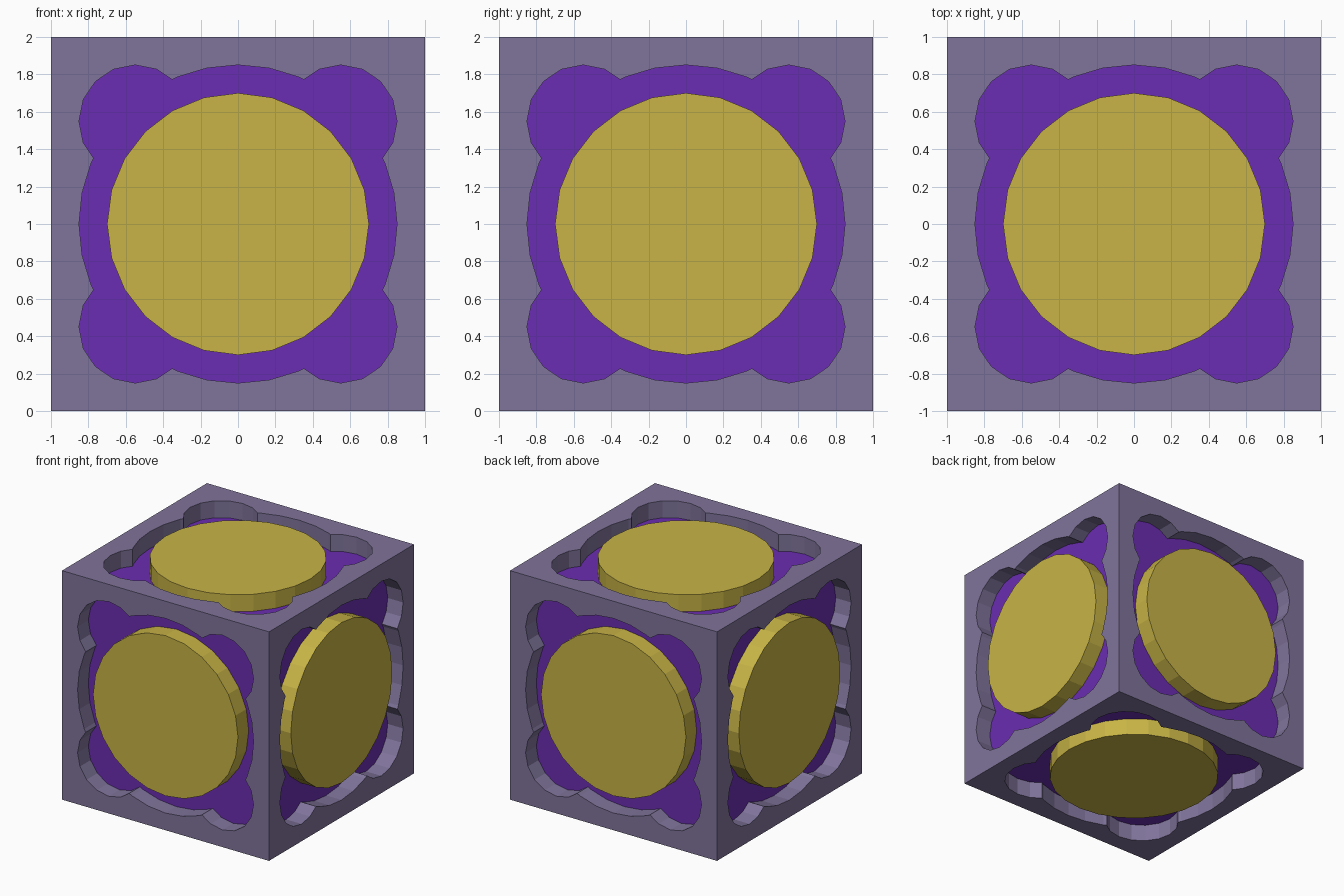
import bpy, bmesh
from math import pi
from mathutils import Matrix, Vector

if "Cube" in bpy.data.objects:
    bpy.data.objects.remove(bpy.data.objects["Cube"])


def material(name, rgb):
    m = bpy.data.materials.new(name)
    m.diffuse_color = (*rgb, 1)
    m.use_nodes = True
    m.node_tree.nodes["Principled BSDF"].inputs["Base Color"].default_value = m.diffuse_color
    return m


def add_object(name, bm, mat=None):
    mesh = bpy.data.meshes.new(name)
    bm.to_mesh(mesh)
    bm.free()
    ob = bpy.data.objects.new(name, mesh)
    bpy.context.collection.objects.link(ob)
    ob.location.z = 1
    if mat:
        mesh.materials.append(mat)
    return ob


# rotations that carry the top face onto each of the six sides
SIDES = [Matrix.Rotation(a, 4, axis) for a, axis in (
    (0, 'X'), (pi, 'X'), (pi / 2, 'X'), (-pi / 2, 'X'), (pi / 2, 'Y'), (-pi / 2, 'Y'))]


def cylinders(bm, centers, radius, sides, bottom, top):
    """Flat cylinders at the given centres, standing on one side of the cube."""
    return [(c, radius, sides, bottom, top) for c in centers]


def on_sides(name, rotations, centers, radius, segments, bottom, top, mat=None):
    """Cylinders repeated on the given cube sides, as one object."""
    bm = bmesh.new()
    for rot in rotations:
        for x, y in centers:
            place = Matrix.Translation(Vector((x, y, (bottom + top) / 2)))
            bmesh.ops.create_cone(bm, cap_ends=True, segments=segments,
                                  radius1=radius, radius2=radius,
                                  depth=top - bottom, matrix=rot @ place)
    return add_object(name, bm, mat)


def cube(name, size, mat):
    bm = bmesh.new()
    bmesh.ops.create_cube(bm, size=size)
    return add_object(name, bm, mat)


shell_mat = material("shell_lilac", (0.216, 0.175, 0.328))
core_mat = material("core_purple", (0.147, 0.026, 0.445))
disc_mat = material("disc_yellow", (0.577, 0.456, 0.061))

# outer cube with clover-shaped recesses: a wide circle plus four corner lobes
shell = cube("outer_shell", 2, shell_mat)
corners = [(x, y) for x in (-0.55, 0.55) for y in (-0.55, 0.55)]
cutters = [on_sides("recess_cutter", SIDES, [(0, 0)], 0.85, 32, 0.851, 1.2),
           on_sides("lobe_cutter", SIDES, corners, 0.3, 16, 0.8515, 1.25)]
for cutter in cutters:
    cutter.hide_render = True
    cutter.hide_set(True)
    mod = shell.modifiers.new(cutter.name, 'BOOLEAN')
    mod.operation = 'DIFFERENCE'
    mod.solver = 'EXACT'
    mod.object = cutter

# purple core forms the recess floors
cube("inner_core", 1.704, core_mat)

# raised discs, flush with the cube faces
for side, rot in zip(("top", "bottom", "front", "back", "right", "left"), SIDES):
    on_sides(side + "_disc", [rot], [(0, 0)], 0.7, 24, 0.84, 1.0, disc_mat)
